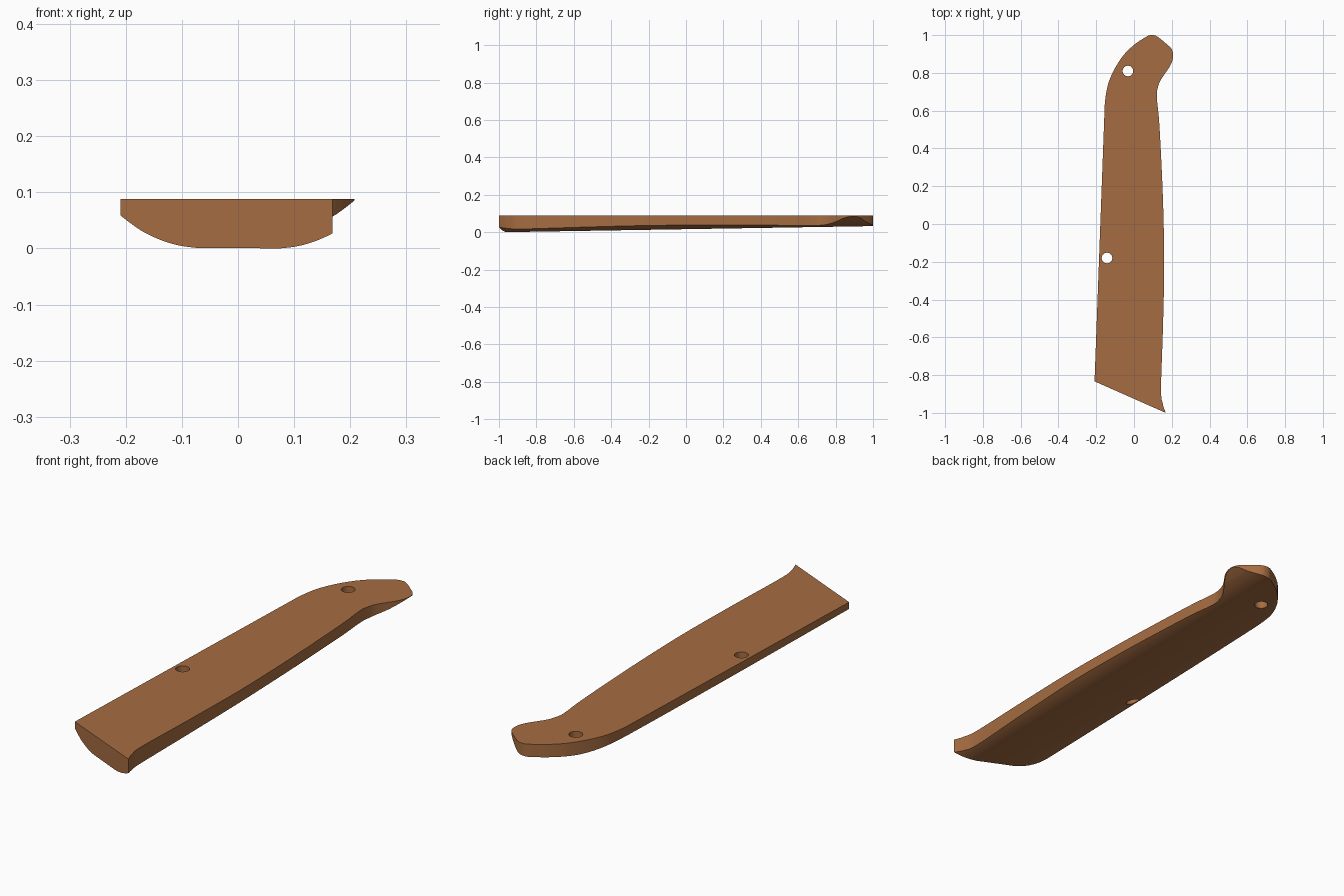
import bpy, bmesh, math
from mathutils import Vector

if "Cube" in bpy.data.objects:
    bpy.data.objects.remove(bpy.data.objects["Cube"])

TOP = 0.088
SLOPE = 0.0165   # the underside rises towards the back

wood = bpy.data.materials.new("warm brown wood")
wood.diffuse_color = (0.38, 0.152, 0.054, 1)
wood.use_nodes = True
wood.node_tree.nodes["Principled BSDF"].inputs["Base Color"].default_value = wood.diffuse_color


def smooth_path(pts, steps):
    """Catmull-Rom curve through the points, open ended."""
    p = [Vector(q) for q in pts]
    p = [p[0] * 2 - p[1]] + p + [p[-1] * 2 - p[-2]]
    out = []
    for a, b, c, d in zip(p, p[1:], p[2:], p[3:]):
        for i in range(steps):
            t = i / steps
            out.append(0.5 * (2 * b + (c - a) * t + (2 * a - 5 * b + 4 * c - d) * t * t
                              + (3 * b - a - 3 * c + d) * t ** 3))
    return out + [p[-2]]


def prism(name, bottom, top):
    """Solid joining two matching rings of 3D points."""
    bm = bmesh.new()
    a = [bm.verts.new(v) for v in bottom]
    b = [bm.verts.new(v) for v in top]
    n = len(a)
    bm.faces.new(a[::-1])
    bm.faces.new(b)
    for i in range(n):
        j = (i + 1) % n
        bm.faces.new((a[i], a[j], b[j], b[i]))
    bmesh.ops.recalc_face_normals(bm, faces=bm.faces)
    me = bpy.data.meshes.new(name)
    bm.to_mesh(me)
    bm.free()
    me.materials.append(wood)
    ob = bpy.data.objects.new(name, me)
    bpy.context.collection.objects.link(ob)
    return ob


# Handle outline seen from above: straight front end, curved sides and hooked head
side = [(0.168, -1.0), (0.152, -0.95), (0.143, -0.87), (0.153, -0.56), (0.16, -0.24),
        (0.157, 0), (0.149, 0.24), (0.134, 0.53), (0.121, 0.67), (0.126, 0.72),
        (0.143, 0.765), (0.19, 0.835), (0.207, 0.885), (0.2, 0.925), (0.17, 0.955),
        (0.122, 0.993), (0.095, 1.0), (0.068, 0.993), (0.005, 0.952), (-0.05, 0.9),
        (-0.095, 0.835), (-0.132, 0.757), (-0.148, 0.69), (-0.155, 0.63)]
outline = smooth_path(side, 5) + [Vector((-0.209, -0.833))]
handle = prism("handle_scale", [(p.x, p.y, -0.1) for p in outline],
               [(p.x, p.y, TOP) for p in outline])

# Rounded underside: symmetric cross-section swept along the sloping length
half = smooth_path([(0.075, 0), (0.1, 0.003), (0.125, 0.009), (0.15, 0.0185),
                    (0.175, 0.0315), (0.21, 0.057), (0.25, 0.091)], 5)
section = [(-p.x, p.y) for p in reversed(half)] + [(p.x, p.y) for p in half]
section += [(0.25, 0.3), (-0.25, 0.3)]
belly = prism("belly_cutter", *[[(x, y, z + SLOPE * (y + 0.96)) for x, z in section]
                                for y in (-1.2, 1.2)])

# Rivet holes
cutters = [(belly, 'INTERSECT')]
for hx, hy in ((-0.032, 0.81), (-0.143, -0.18)):
    ring = [(hx + 0.028 * math.cos(k * math.tau / 40), hy + 0.028 * math.sin(k * math.tau / 40))
            for k in range(40)]
    hole = prism("hole_cutter", [(x, y, -0.2) for x, y in ring], [(x, y, 0.3) for x, y in ring])
    cutters.append((hole, 'DIFFERENCE'))

bpy.context.view_layer.objects.active = handle
for ob, op in cutters:
    mod = handle.modifiers.new("cut", 'BOOLEAN')
    mod.operation, mod.object, mod.solver = op, ob, 'EXACT'
    bpy.ops.object.modifier_apply(modifier=mod.name)
    bpy.data.objects.remove(ob)

bpy.ops.object.select_all(action='DESELECT')
handle.select_set(True)
bpy.ops.object.shade_smooth_by_angle(angle=math.radians(30))
